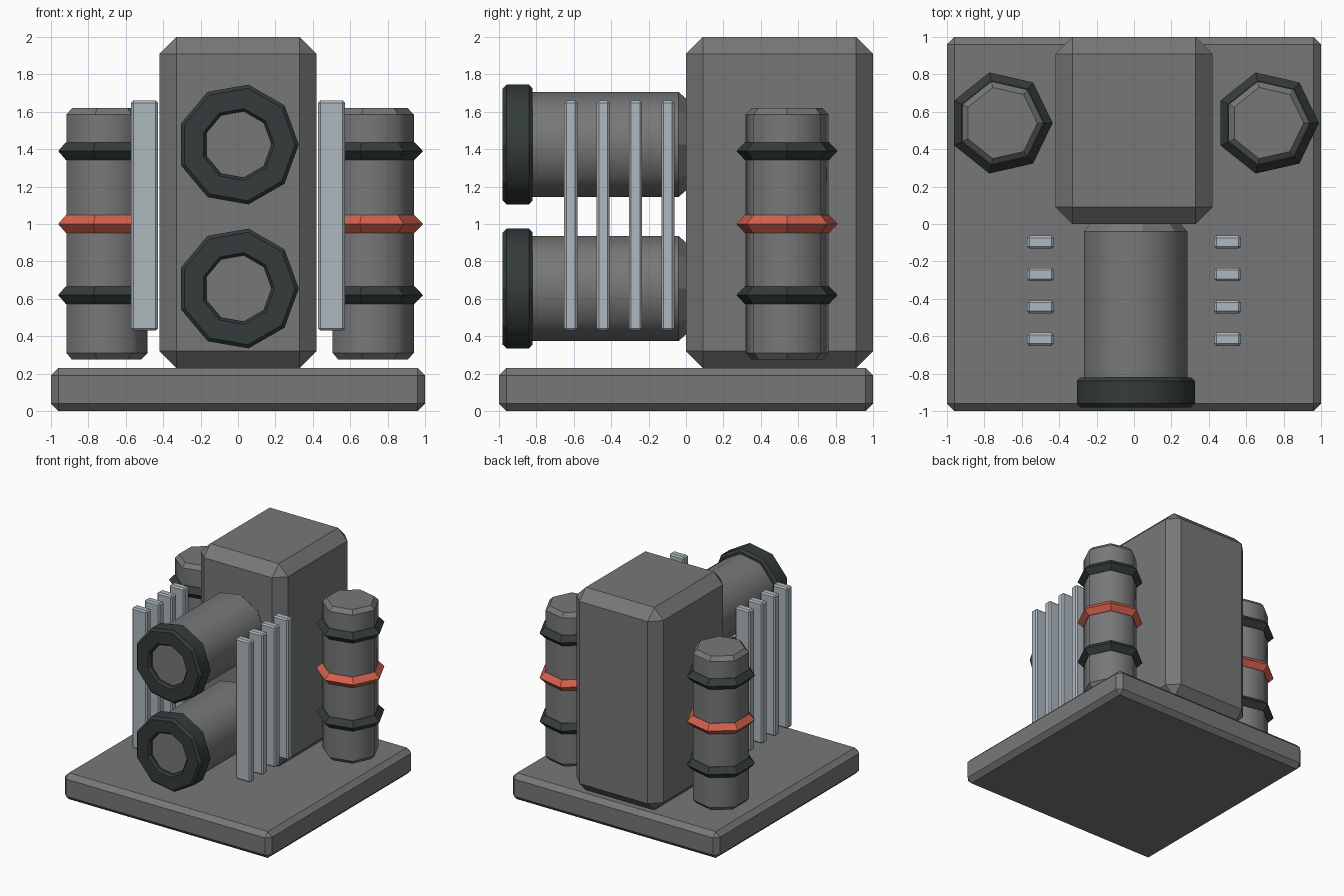
import bpy, bmesh, math
from mathutils import Matrix, Vector

if "Cube" in bpy.data.objects:
    bpy.data.objects.remove(bpy.data.objects["Cube"])


def material(name, rgb):
    m = bpy.data.materials.new(name)
    m.diffuse_color = (*rgb, 1)
    m.use_nodes = True
    m.node_tree.nodes["Principled BSDF"].inputs["Base Color"].default_value = m.diffuse_color
    return m


GREY = material("housing grey", (0.185, 0.187, 0.190))
DARK = material("dark rubber", (0.034, 0.045, 0.043))
RED = material("warning red", (0.66, 0.12, 0.075))
STEEL = material("pale steel", (0.42, 0.48, 0.52))


def finish(name, bm, mat):
    bmesh.ops.recalc_face_normals(bm, faces=bm.faces)
    mesh = bpy.data.meshes.new(name)
    bm.to_mesh(mesh)
    bm.free()
    mesh.materials.append(mat)
    obj = bpy.data.objects.new(name, mesh)
    bpy.context.collection.objects.link(obj)
    return obj


def box(name, lo, hi, bevel, mat):
    """Chamfered box between two corners."""
    lo, hi = Vector(lo), Vector(hi)
    bm = bmesh.new()
    bmesh.ops.create_cube(bm, size=1)
    bmesh.ops.scale(bm, vec=hi - lo, verts=bm.verts)
    bmesh.ops.translate(bm, vec=(lo + hi) / 2, verts=bm.verts)
    bmesh.ops.bevel(bm, geom=bm.edges[:], offset=bevel, segments=1,
                    affect='EDGES', clamp_overlap=True)
    return finish(name, bm, mat)


def lathe(name, profile, sides, centre, mat, along_y=False, closed=False, smooth=False):
    """Spin (radius, height) points; closed joins the profile into a ring."""
    bm = bmesh.new()
    rings = []
    for r, h in profile:
        ring = []
        for i in range(sides):
            a = 2 * math.pi * i / sides
            c, s = r * math.cos(a), r * math.sin(a)
            ring.append(bm.verts.new((c, h, s) if along_y else (c, s, h)))
        rings.append(ring)
    pairs = list(zip(range(len(rings) - 1), range(1, len(rings))))
    if closed:
        pairs.append((len(rings) - 1, 0))
    for p, q in pairs:
        for i in range(sides):
            j = (i + 1) % sides
            f = bm.faces.new((rings[p][i], rings[p][j], rings[q][j], rings[q][i]))
            # only straight walls are smooth, chamfers stay flat
            f.smooth = smooth and abs(profile[p][0] - profile[q][0]) < 1e-6
    if not closed:
        bm.faces.new(rings[0])
        bm.faces.new(rings[-1])
    bmesh.ops.translate(bm, vec=centre, verts=bm.verts)
    return finish(name, bm, mat)


# base plate and central tower
box("base_plate", (-1, -1, 0), (1, 1, 0.23), 0.04, GREY)
box("tower", (-0.42, 0, 0.23), (0.42, 1, 2), 0.09, GREY)

# two forward pipes with dark collars
for label, z in (("upper", 1.425), ("lower", 0.655)):
    lathe(f"{label}_pipe", [(0.25, 0), (0.285, -0.04), (0.285, -0.90), (0.25, -0.94)],
          9, (0, 0, z), GREY, along_y=True, smooth=True)
    lathe(f"{label}_pipe_collar",
          [(0.195, -0.98), (0.305, -0.98), (0.325, -0.96), (0.325, -0.84),
           (0.305, -0.82), (0.195, -0.82), (0.18, -0.84), (0.18, -0.96)],
          9, (0, 0, z), DARK, along_y=True, closed=True, smooth=True)

for side, s in (("left", -1), ("right", 1)):
    # upright canister with three pointed bands
    c = Vector((s * 0.712, 0.54, 0))
    lathe(f"{side}_canister", [(0.195, 0.275), (0.228, 0.31), (0.228, 1.585), (0.195, 1.62)],
          7, c, GREY, smooth=True)
    for band, z, mat in (("lower", 0.62, DARK), ("middle", 1.0, RED), ("upper", 1.39, DARK)):
        lathe(f"{side}_canister_{band}_band",
              [(0.215, z - 0.047), (0.232, z - 0.047), (0.277, z),
               (0.232, z + 0.047), (0.215, z + 0.047)],
              7, c, mat, closed=True)
    # row of upright cooling slats
    for i in range(4):
        x, y = s * 0.5, -0.097 - 0.173 * i
        box(f"{side}_slat_{i + 1}", (x - 0.072, y - 0.035, 0.43),
            (x + 0.072, y + 0.035, 1.66), 0.012, STEEL)
